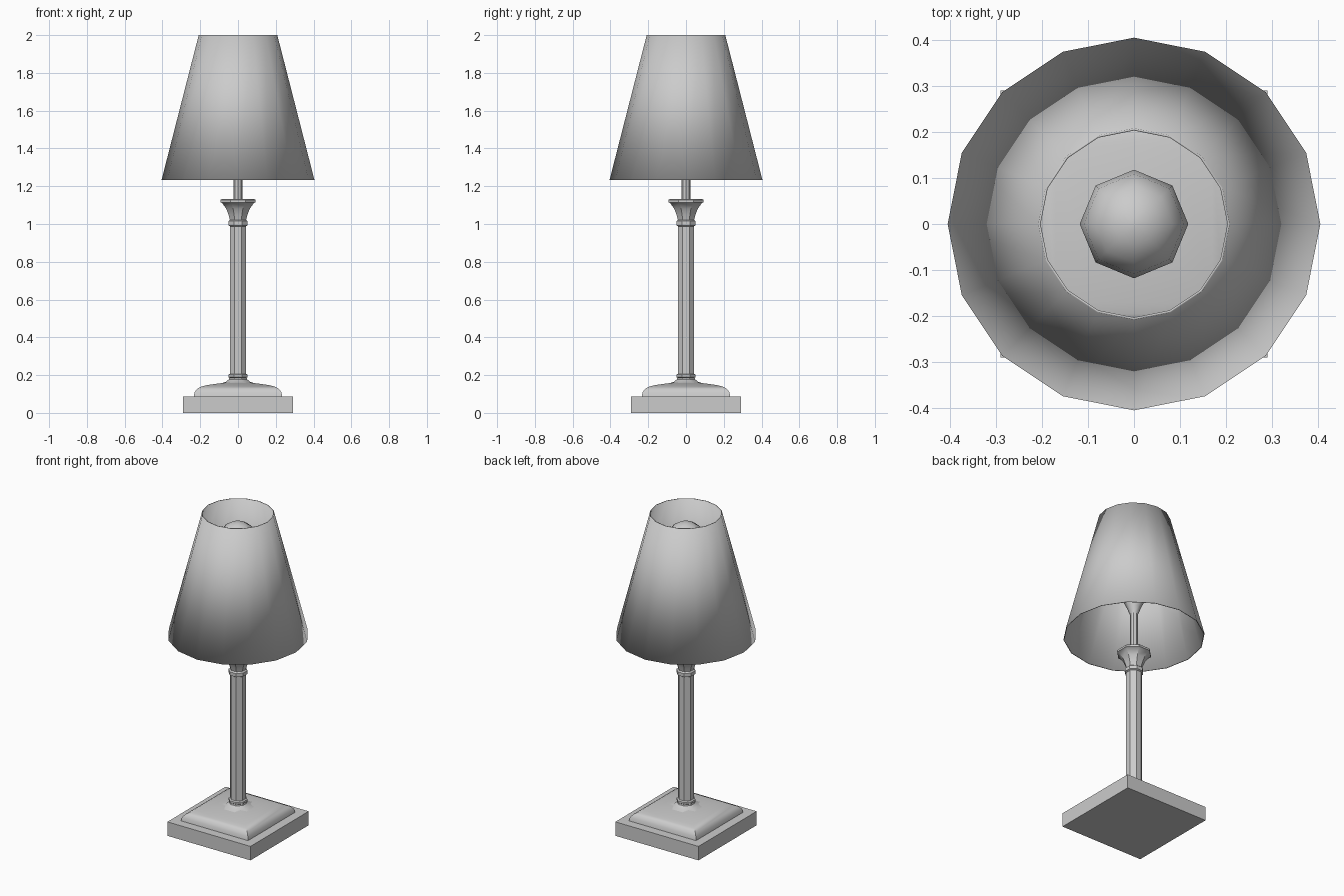
import bpy, bmesh
from math import pi, cos, sin, radians

if "Cube" in bpy.data.objects:
    bpy.data.objects.remove(bpy.data.objects["Cube"])


def lathe(name, profile, sides, flat=False, closed=False, angle=30):
    """Revolve (radius, z) points; flat=True puts faces on the axes and
    treats radius as the half width."""
    turn = pi / sides if flat else 0
    scale = 1 / cos(pi / sides) if flat else 1
    bm = bmesh.new()
    rings = []
    for r, z in profile:
        rings.append([bm.verts.new((r * scale * cos(turn + 2 * pi * i / sides),
                                    r * scale * sin(turn + 2 * pi * i / sides), z))
                      for i in range(sides)])
    pairs = list(zip(rings, rings[1:]))
    if closed:
        pairs.append((rings[-1], rings[0]))
    else:
        bm.faces.new(rings[0])
        bm.faces.new(rings[-1])
    for a, b in pairs:
        for i in range(sides):
            j = (i + 1) % sides
            bm.faces.new((a[i], a[j], b[j], b[i]))
    bmesh.ops.recalc_face_normals(bm, faces=bm.faces)
    mesh = bpy.data.meshes.new(name)
    bm.to_mesh(mesh)
    bm.free()
    obj = bpy.data.objects.new(name, mesh)
    bpy.context.collection.objects.link(obj)
    bpy.ops.object.select_all(action='DESELECT')
    obj.select_set(True)
    bpy.context.view_layer.objects.active = obj
    bpy.ops.object.shade_smooth_by_angle(angle=radians(angle))
    return obj


# Square slab and the moulded square step above it
lathe("base_slab", [(0.29, 0), (0.29, 0.088)], 4, flat=True)
lathe("base_step", [(0.234, 0.088), (0.23, 0.11), (0.215, 0.128), (0.195, 0.139),
                    (0.17, 0.146), (0.11, 0.155), (0.05, 0.162)], 4, flat=True)

# Octagonal column with flared foot, two collars and a capital
lathe("column", [
    (0.10, 0.154), (0.065, 0.164), (0.048, 0.178), (0.046, 0.186),
    (0.051, 0.19), (0.051, 0.202), (0.043, 0.207),
    (0.043, 0.988), (0.051, 0.993), (0.051, 1.015), (0.043, 1.022),
    (0.05, 1.05), (0.062, 1.08), (0.083, 1.11), (0.093, 1.115),
    (0.093, 1.127), (0.086, 1.133)], 8, flat=True)

# Thin rod carrying the bulb
lathe("rod", [(0.024, 1.13), (0.024, 1.42)], 8)

# Bulb with flared neck
lathe("bulb", [
    (0.024, 1.38), (0.04, 1.42), (0.064, 1.47), (0.084, 1.55), (0.102, 1.66),
    (0.115, 1.76), (0.118, 1.82), (0.109, 1.87), (0.084, 1.91),
    (0.046, 1.935), (0.012, 1.943)], 8, angle=60)

# Thin conical lampshade, open at both ends, soft shaded around its rims
lathe("lampshade", [(0.405, 1.232), (0.208, 2.0), (0.203, 2.0), (0.400, 1.232)],
      16, closed=True, angle=180)
